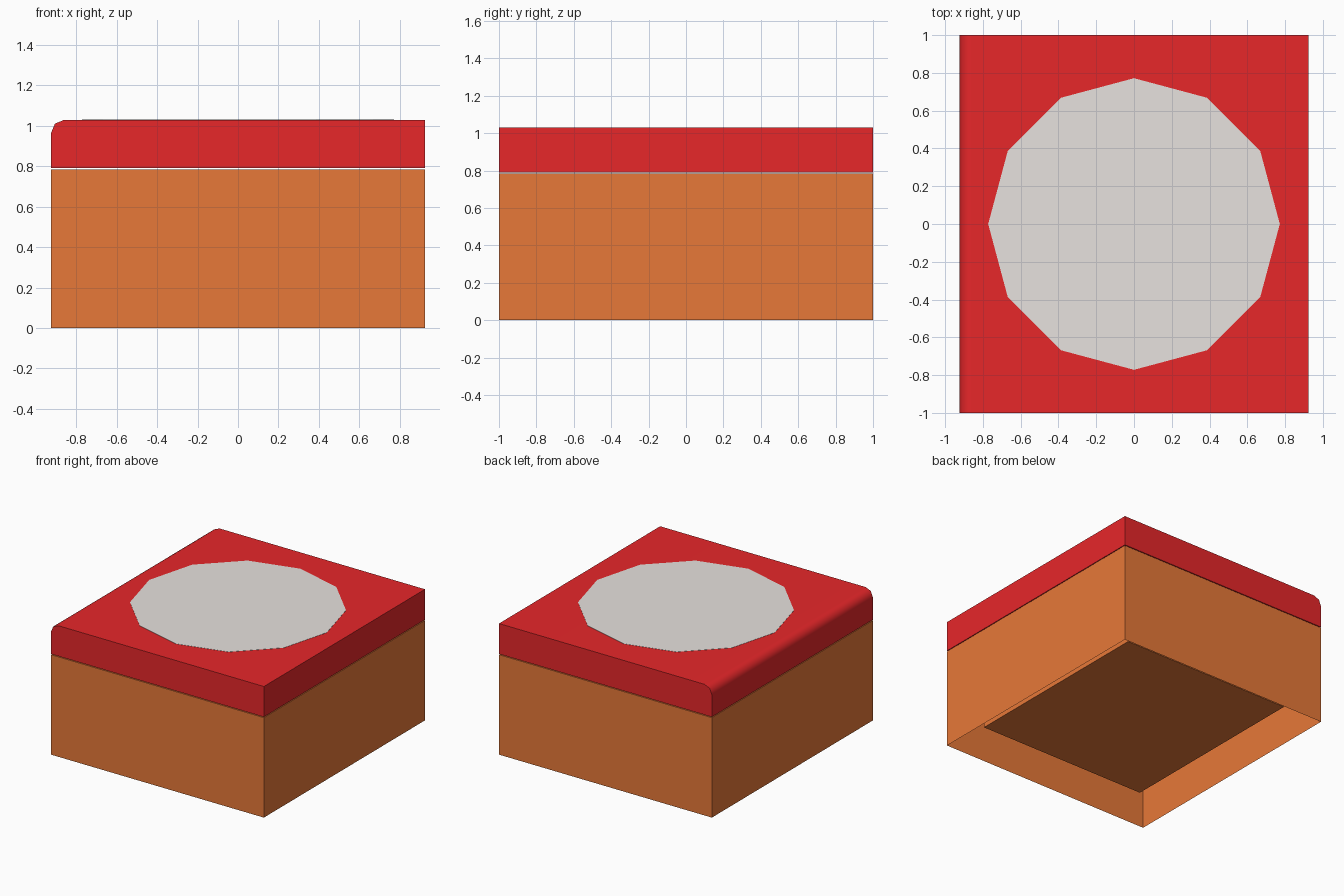
import bpy
import bmesh
import math
from mathutils import Matrix

start_cube = bpy.data.objects.get("Cube")
if start_cube:
    bpy.data.objects.remove(start_cube, do_unlink=True)

WIDTH, DEPTH = 1.85, 2.0
SEAM, GAP, TOP = 0.785, 0.006, 1.03
INSET, RECESS = 0.19, 0.138


def make_material(name, color):
    mat = bpy.data.materials.new(name)
    mat.use_nodes = True
    mat.diffuse_color = (*color, 1)
    for node in mat.node_tree.nodes:
        if node.type == 'BSDF_PRINCIPLED':
            node.inputs["Base Color"].default_value = (*color, 1)
    return mat


def add_object(name, bm, mat):
    mesh = bpy.data.meshes.new(name)
    bm.to_mesh(mesh)
    bm.free()
    mesh.materials.append(mat)
    obj = bpy.data.objects.new(name, mesh)
    bpy.context.collection.objects.link(obj)
    return obj


def box(low, high, margin=0):
    """Box mesh between two heights, set in from the footprint by a margin."""
    bm = bmesh.new()
    bmesh.ops.create_cube(bm, size=1)
    size = (WIDTH - 2 * margin, DEPTH - 2 * margin, high - low)
    bmesh.ops.scale(bm, vec=size, verts=bm.verts)
    bmesh.ops.translate(bm, vec=(0, 0, (low + high) / 2), verts=bm.verts)
    return bm


orange = make_material("orange", (0.82, 0.195, 0.041))
red = make_material("red", (0.84, 0.021, 0.024))
grey = make_material("light grey", (0.82, 0.78, 0.75))

# Base: thin walls, open underneath
bm = box(0, SEAM)
bottom = [f for f in bm.faces if f.normal.z < -0.5]
bmesh.ops.delete(bm, geom=bottom, context='FACES_ONLY')
add_object("base_walls", bm, orange)

# Smaller block set inside the walls, leaving a groove all round
add_object("inner_block", box(RECESS, SEAM, INSET), orange)

# Lid with one rounded top edge
bm = box(SEAM + GAP, TOP)
rounded = [e for e in bm.edges
           if all(v.co.x < 0 and v.co.z > TOP - 0.01 for v in e.verts)]
bmesh.ops.bevel(bm, geom=rounded, offset=0.065, segments=2, profile=0.5,
                affect='EDGES')
for face in bm.faces:
    face.smooth = True
for edge in bm.edges:
    edge.smooth = edge.calc_face_angle(math.pi) < math.radians(60)
lid = add_object("lid", bm, red)
weighted = lid.modifiers.new("even_shading", 'WEIGHTED_NORMAL')
weighted.keep_sharp = True

# Twelve-sided disc on the lid
bm = bmesh.new()
bmesh.ops.create_cone(bm, cap_ends=True, segments=12, radius1=0.772,
                      radius2=0.772, depth=0.003,
                      matrix=Matrix.Translation((0, 0, TOP)))
add_object("top_disc", bm, grey)
